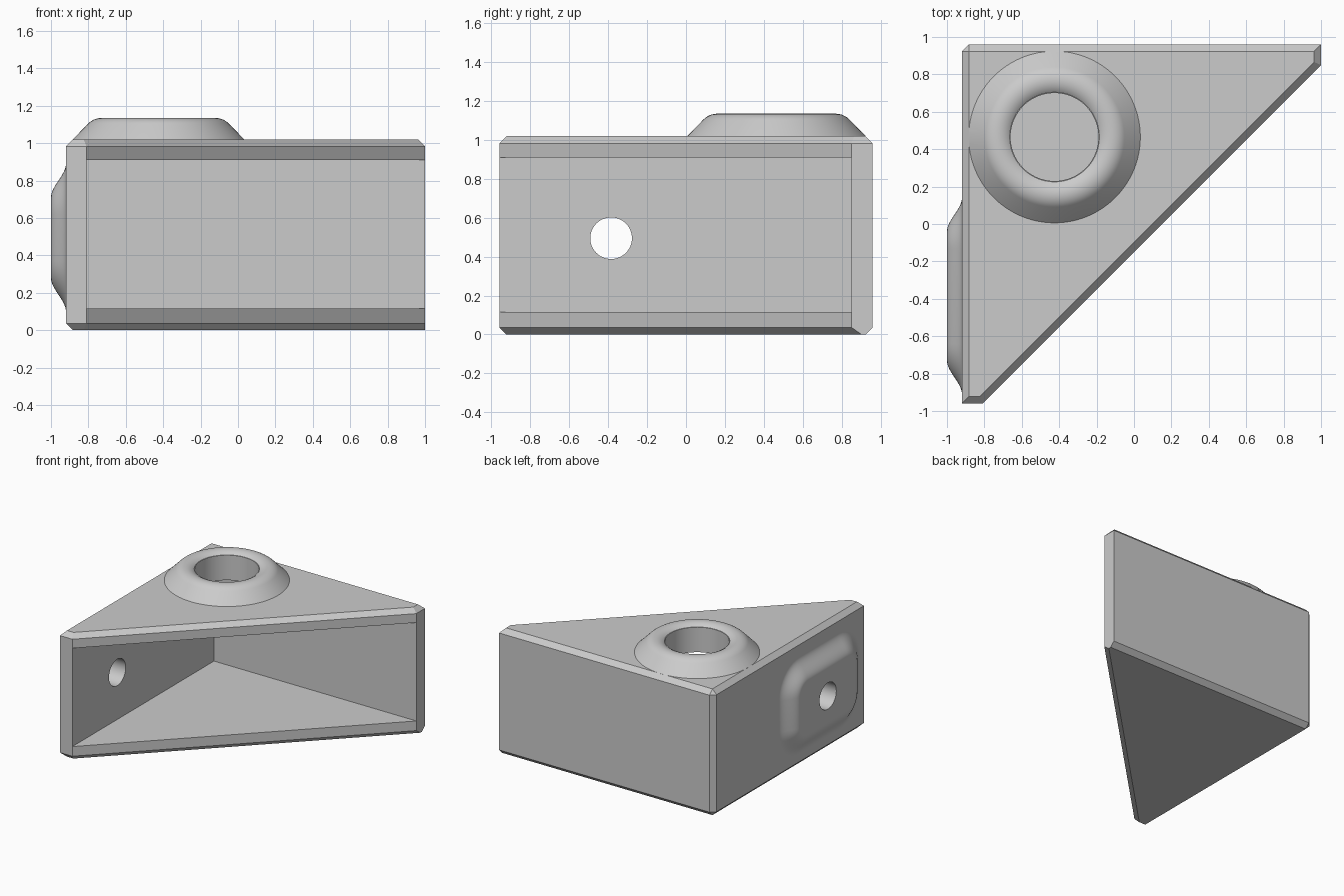
import bpy, bmesh
from math import sin, cos, pi, radians, sqrt

cube = bpy.data.objects.get("Cube")
if cube:
    bpy.data.objects.remove(cube, do_unlink=True)

mat = bpy.data.materials.new("plain_grey")
mat.use_nodes = True
grey = (0.6, 0.6, 0.6, 1)
mat.diffuse_color = grey
mat.node_tree.nodes["Principled BSDF"].inputs["Base Color"].default_value = grey


def loft(name, rings):
    """Closed solid through a list of rings with equal point counts."""
    bm = bmesh.new()
    loops = [[bm.verts.new(p) for p in ring] for ring in rings]
    n = len(loops[0])
    for low, high in zip(loops, loops[1:]):
        for i in range(n):
            j = (i + 1) % n
            bm.faces.new((low[i], low[j], high[j], high[i]))
    bm.faces.new(loops[0][::-1])
    bm.faces.new(loops[-1])
    bmesh.ops.remove_doubles(bm, verts=bm.verts, dist=0.0005)
    bmesh.ops.recalc_face_normals(bm, faces=bm.faces)
    mesh = bpy.data.meshes.new(name)
    bm.to_mesh(mesh)
    bm.free()
    mesh.materials.append(mat)
    obj = bpy.data.objects.new(name, mesh)
    bpy.context.collection.objects.link(obj)
    return obj


def combine(target, tool, operation):
    """Apply a boolean and remove the tool."""
    mod = target.modifiers.new(tool.name, "BOOLEAN")
    mod.operation, mod.object, mod.solver = operation, tool, "EXACT"
    bpy.context.view_layer.objects.active = target
    bpy.ops.object.modifier_apply(modifier=mod.name)
    bpy.data.objects.remove(tool, do_unlink=True)


def level(points, z):
    return [(x, y, z) for x, y in points]


def circle(r, n):
    return [(r * cos(2 * pi * i / n), r * sin(2 * pi * i / n)) for i in range(n)]


def rounded_rect(hw, hh, r, steps=10):
    pts = []
    for k, (sx, sy) in enumerate([(1, 1), (-1, 1), (-1, -1), (1, -1)]):
        for i in range(steps + 1):
            a = pi / 2 * (k + i / steps)
            pts.append((sx * (hw - r) + r * cos(a), sy * (hh - r) + r * sin(a)))
    return pts


# Corner housing: truncated triangular block with chamfered outer edges
L, R, F, B, H, C = -0.92, 1.0, -0.96, 0.96, 1.02, 0.037
T = 0.11                                  # wall thickness
d = C * sqrt(2)                           # shift of the diagonal at a chamfer
diag = F - (L + T)                        # diagonal line is y = x + diag
outer = [(L, F), (L + T, F), (R, R + diag), (R, B), (L + C, B), (L, B - C)]
corner = (L + C, B - C)


def inset(right):
    return [(L + C, F + C), (F + C - diag - d, F + C),
            (right, right + diag + d), (right, B - C), corner, corner]


housing = loft("corner_housing", [
    level(inset(R), 0), level(outer, C),
    level(outer, H - C), level(inset(R - C), H)])

# Triangular cavity, open along the diagonal
e = 0.3
cavity = [(L + T, B - T), (L + T, F - e), (R + e, B - T)]
combine(housing, loft("cavity_cutter", [level(cavity, 0.115), level(cavity, H - T)]),
        "DIFFERENCE")

# Round collar on top: sloped side and a rolled rim
cx, cy, base_r, roll = -0.425, 0.465, 0.459, 0.1
profile = [(base_r, H - 0.02), (base_r, H)]
for i in range(17):
    a = radians(45 + 85 * i / 16)
    profile.append((0.304 + roll * cos(a), 1.035 + roll * sin(a)))
collar = loft("top_collar", [
    [(cx + x, cy + y, z) for x, y in circle(r, 96)] for r, z in profile])
combine(housing, collar, "UNION")
bore = [(cx + x, cy + y) for x, y in circle(0.235, 96)]
combine(housing, loft("collar_bore", [level(bore, 0.6), level(bore, 1.3)]), "DIFFERENCE")

# Raised pad on the side wall with an S-shaped edge and a screw hole
py, pz, rise, run = -0.385, 0.495, 0.08, 0.18


def side(points, x):
    return [(x, py + u, pz + v) for u, v in points]


rings = [side(rounded_rect(0.525, 0.395, 0.27), L + 0.02)]
for i in range(17):
    t = i / 16
    s = t * t * (3 - 2 * t)
    k = run * t
    rings.append(side(rounded_rect(0.525 - k, 0.395 - k, 0.27 - k), L - rise * s))
combine(housing, loft("side_pad", rings), "UNION")
hole = circle(0.107, 48)
combine(housing, loft("pad_hole", [side(hole, -1.1), side(hole, -0.7)]), "DIFFERENCE")

# Smooth the curved areas, keep the creases
bpy.ops.object.select_all(action="DESELECT")
housing.select_set(True)
bpy.context.view_layer.objects.active = housing
bpy.ops.object.shade_smooth_by_angle(angle=radians(25))
